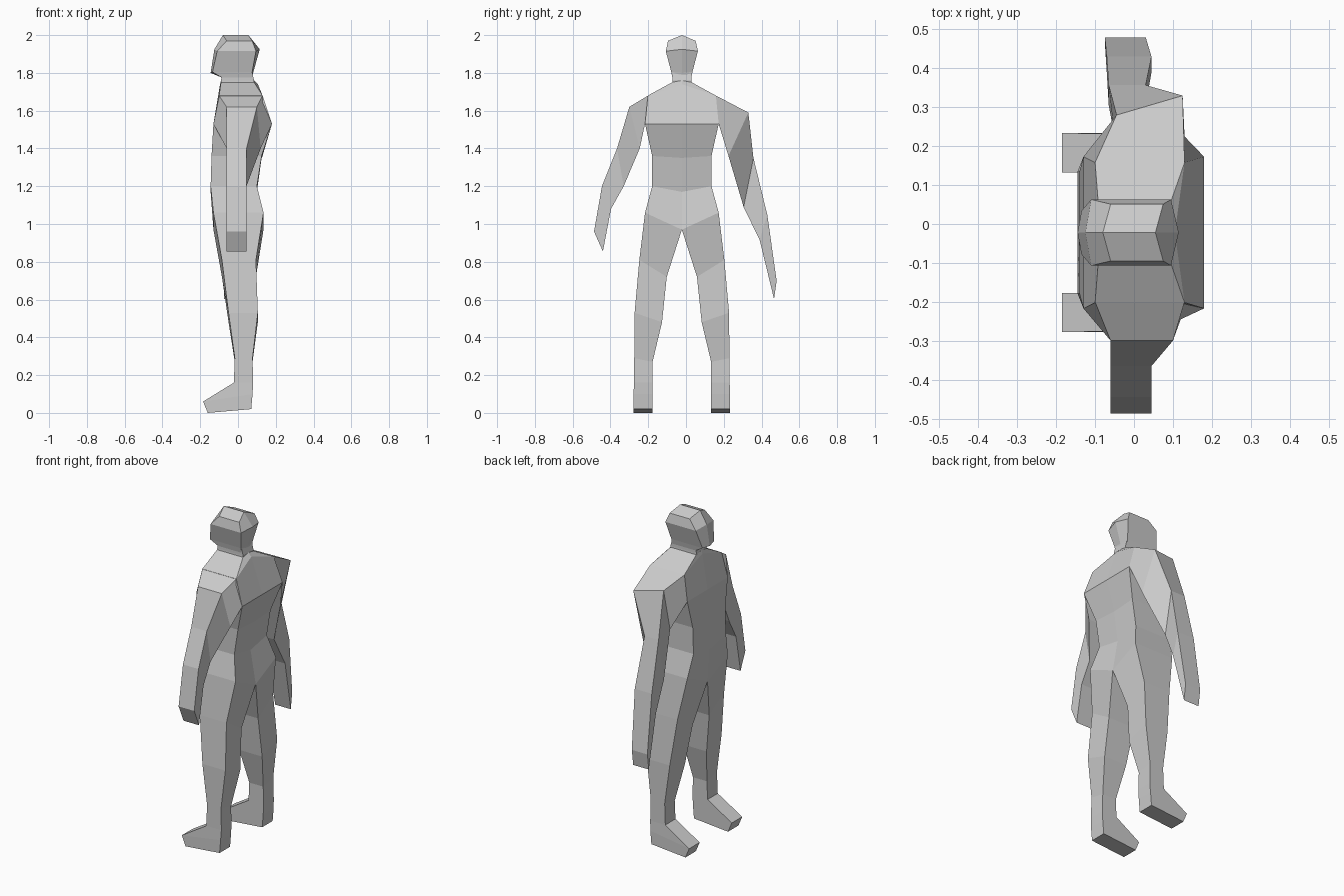
import bpy
import bmesh

cube = bpy.data.objects.get("Cube")
if cube:
    bpy.data.objects.remove(cube, do_unlink=True)

MID = -0.022  # symmetry plane of the body, which faces -x

grey = bpy.data.materials.new("plain grey")
grey.use_nodes = True
grey.diffuse_color = (0.6, 0.6, 0.6, 1)
grey.node_tree.nodes["Principled BSDF"].inputs["Base Color"].default_value = (0.6, 0.6, 0.6, 1)


def loft(name, rings):
    """Skin equal rings of points into a closed, flat-shaded part."""
    bm = bmesh.new()
    loops = [[bm.verts.new(p) for p in ring] for ring in rings]
    n = len(loops[0])
    for low, high in zip(loops, loops[1:]):
        for i in range(n):
            j = (i + 1) % n
            bm.faces.new((low[i], low[j], high[j], high[i]))
    for end in (loops[0], loops[-1]):
        bm.faces.new(end[:4])
        if n == 6:
            bm.faces.new((end[3], end[4], end[5], end[0]))
    bmesh.ops.recalc_face_normals(bm, faces=bm.faces)
    mesh = bpy.data.meshes.new(name)
    bm.to_mesh(mesh)
    bm.free()
    mesh.materials.append(grey)
    obj = bpy.data.objects.new(name, mesh)
    bpy.context.collection.objects.link(obj)


def body_ring(z, z_mid, w, front, back, front_mid=None, back_mid=None):
    """Six-point ring, symmetric about the middle of the body."""
    fm = front if front_mid is None else front_mid
    bk = back if back_mid is None else back_mid
    return [(fm, MID, z_mid), (front, MID + w, z), (back, MID + w, z),
            (bk, MID, z_mid), (back, MID - w, z), (front, MID - w, z)]


def leg_ring(side, outer, inner, front, back, z, drop=0, front_drop=0):
    """Four-point ring; drop lowers the inner side, front_drop the front."""
    yo, yi = MID + side * outer, MID + side * inner
    return [(front, yo, z - front_drop), (back, yo, z),
            (back, yi, z - drop), (front, yi, z - drop - front_drop)]


def arm_ring(outer, inner, front, back, inner_front=None, inner_back=None, skew=0):
    """Four-point ring between an outer and an inner (y, z) edge."""
    inf = front if inner_front is None else inner_front
    inb = back if inner_back is None else inner_back
    return [(front, outer[0] - skew, outer[1] + skew / 2), (back, *outer),
            (inb, *inner), (inf, *inner)]


# Torso from hips to the base of the neck
loft("torso", [
    body_ring(1.06, 0.97, 0.195, -0.13, 0.135),
    body_ring(1.20, 1.17, 0.157, -0.145, 0.10),
    body_ring(1.36, 1.35, 0.157, -0.14, 0.125),
    body_ring(1.53, 1.53, 0.195, -0.13, 0.18),
    body_ring(1.68, 1.74, 0.18, -0.10, 0.13, -0.095, 0.105),
    body_ring(1.75, 1.76, 0.052, -0.09, 0.085),
])

# Neck and head
loft("neck", [
    body_ring(1.73, 1.73, 0.052, -0.085, 0.08),
    body_ring(1.76, 1.76, 0.05, -0.09, 0.085),
    body_ring(1.82, 1.82, 0.05, -0.08, 0.07),
])
loft("head", [
    body_ring(1.775, 1.775, 0.05, -0.085, 0.075),
    body_ring(1.805, 1.80, 0.056, -0.135, 0.075, -0.145, 0.08),
    body_ring(1.915, 1.925, 0.085, -0.11, 0.095, -0.125, 0.115),
    body_ring(1.97, 2.0, 0.073, -0.06, 0.075, -0.08, 0.055),
])

# Legs with feet pointing forward
for label, side in (("left", 1), ("right", -1)):
    loft(label + "_leg", [
        leg_ring(side, 0.195, 0, -0.13, 0.135, 1.06, 0.09),
        leg_ring(side, 0.225, 0.08, -0.085, 0.095, 0.81, 0.09),
        leg_ring(side, 0.25, 0.105, -0.05, 0.105, 0.53, 0.05),
        leg_ring(side, 0.252, 0.155, -0.017, 0.077, 0.29, 0.02),
        leg_ring(side, 0.253, 0.155, -0.022, 0.08, 0.16),
        leg_ring(side, 0.256, 0.155, -0.185, 0.077, 0.10, 0, 0.04),
        leg_ring(side, 0.256, 0.155, -0.16, 0.07, 0.02, 0, 0.02),
    ])

# Arm on the -y side, slightly bent and raised
loft("raised_arm", [
    arm_ring((-0.20, 1.68), (-0.217, 1.53), -0.10, 0.13, -0.13, 0.18),
    arm_ring((-0.30, 1.62), (-0.245, 1.40), -0.06, 0.10, -0.06, 0.12),
    arm_ring((-0.365, 1.40), (-0.33, 1.20), -0.06, 0.045),
    arm_ring((-0.445, 1.20), (-0.397, 1.08), -0.06, 0.045),
    arm_ring((-0.487, 0.96), (-0.44, 0.855), -0.06, 0.045),
])

# Arm on the +y side, hanging lower
loft("lowered_arm", [
    arm_ring((0.158, 1.68), (0.173, 1.53), -0.10, 0.13, -0.13, 0.18),
    arm_ring((0.33, 1.59), (0.225, 1.36), -0.045, 0.125, -0.05, 0.13, 0.05),
    arm_ring((0.357, 1.35), (0.305, 1.09), -0.065, 0.03),
    arm_ring((0.43, 1.05), (0.39, 0.915), -0.07, 0.045),
    arm_ring((0.48, 0.70), (0.466, 0.603), -0.075, 0.03),
])
